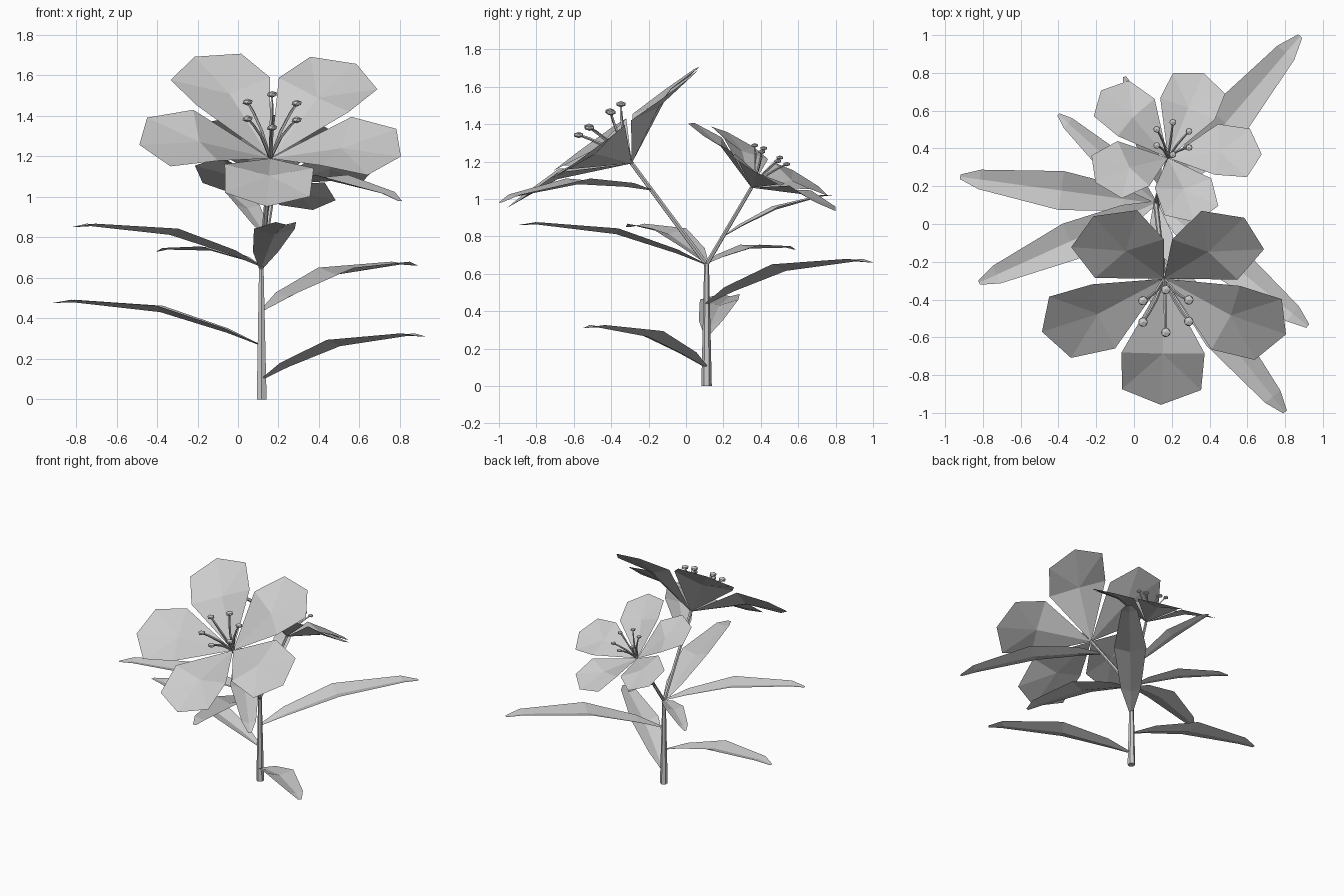
import bpy, bmesh, math
from mathutils import Vector, Matrix

cube = bpy.data.objects.get("Cube")
if cube:
    bpy.data.objects.remove(cube)

grey = bpy.data.materials.new("plain_grey")
grey.use_nodes = True
GREY = (0.6, 0.6, 0.6, 1)
grey.diffuse_color = GREY
grey.node_tree.nodes["Principled BSDF"].inputs["Base Color"].default_value = GREY


def finish(bm, name):
    mesh = bpy.data.meshes.new(name)
    bm.to_mesh(mesh)
    bm.free()
    mesh.materials.append(grey)
    obj = bpy.data.objects.new(name, mesh)
    bpy.context.collection.objects.link(obj)
    return obj


def add_tube(bm, points, radii, sides):
    """Faceted tube through the points, capped at both ends."""
    points = [Vector(p) for p in points]
    rings = []
    for i, (p, r) in enumerate(zip(points, radii)):
        along = points[min(i + 1, len(points) - 1)] - points[max(i - 1, 0)]
        turn = along.to_track_quat('Z', 'Y')
        rings.append([bm.verts.new(p + turn @ Vector((r * math.cos(a), r * math.sin(a), 0)))
                      for a in (math.tau * k / sides for k in range(sides))])
    for low, high in zip(rings, rings[1:]):
        for k in range(sides):
            n = (k + 1) % sides
            bm.faces.new((low[k], low[n], high[n], high[k]))
    bm.faces.new(rings[0][::-1])
    bm.faces.new(rings[-1])


def tube(name, points, radii, sides=6):
    bm = bmesh.new()
    add_tube(bm, points, radii, sides)
    return finish(bm, name)


def leaf(name, base, tip):
    """Arched blade, folded to a shallow V along its midrib."""
    base, tip = Vector(base), Vector(tip)
    run = (tip - base).xy.to_3d()
    size = run.length
    side = Vector((-run.y, run.x, 0)).normalized()
    bm = bmesh.new()
    rows = []
    # along, arch, half width, fold depth
    for t, arch, half, fold in ((0, 0, .012, .004), (.16, .5, .062, .02),
                                (.48, 1, .1, .03), (.9, .4, .05, .012), (1, 0, .012, 0)):
        mid = base.lerp(tip, t) + Vector((0, 0, arch * .09 * size))
        rib = mid - Vector((0, 0, fold * size))
        rows.append([bm.verts.new(p) for p in
                     (mid + side * half * size, rib, mid - side * half * size)])
    for a, b in zip(rows, rows[1:]):
        for k in (0, 1):
            bm.faces.new((a[k], a[k + 1], b[k + 1], b[k]))
    return finish(bm, name)


def flower(name, centre, axis, spin, size):
    """Five cupped petals and six stamens around the axis."""
    n = Vector(axis).normalized()
    u = (Vector((1, 0, 0)) - n * n.x).normalized()
    v = n.cross(u)
    centre = Vector(centre)

    def place(angle, r, w, h):
        a = math.radians(angle)
        out, across = u * math.cos(a) + v * math.sin(a), v * math.cos(a) - u * math.sin(a)
        return centre + (out * r + across * w + n * h) * size

    # petals
    bm = bmesh.new()
    for k in range(5):
        angle = spin + 72 * k
        root, l1, c, r1, l2, tip, r2 = [bm.verts.new(place(angle, *p)) for p in (
            (0, 0, 0), (.34, .22, .2), (.37, 0, .165), (.34, -.22, .2),
            (.58, .21, .2), (.68, 0, .2), (.58, -.21, .2))]
        for tri in ((root, c, l1), (root, r1, c), (l1, c, l2),
                    (c, tip, l2), (c, r2, tip), (c, r1, r2)):
            bm.faces.new(tri)
    finish(bm, name + "_petals")

    # stamens
    filaments, anthers = bmesh.new(), bmesh.new()
    for k in range(6):
        angle = 90 + 60 * k
        end = place(angle, .14, 0, .29)
        add_tube(filaments, [centre, place(angle, .055, 0, .15),
                             place(angle, .105, 0, .24), end],
                 [.009 * size, .009 * size, .008 * size, .006 * size], 4)
        bmesh.ops.create_icosphere(anthers, subdivisions=1, radius=.028 * size,
                                   matrix=Matrix.Translation(end) @ Matrix.Diagonal((1, 1, .6, 1)))
    finish(filaments, name + "_filaments")
    finish(anthers, name + "_anthers")


# stem and its two branches
fork = (.115, .11, .65)
front_centre, back_centre = (.16, -.29, 1.19), (.18, .35, 1.06)
tube("stem", [(.117, .11, 0), fork], [.028, .013])
tube("front_branch", [fork, front_centre], [.014, .012])
tube("back_branch", [fork, back_centre], [.012, .01])

# flowers
flower("front_flower", front_centre, (.03, -.59, .81), 52, 1)
flower("back_flower", back_centre, (.125, .5, .855), -75, .71)

# leaves
leaf("lower_left_leaf", (.12, .11, .1), (.92, -.54, .31))
leaf("lower_right_leaf", (.11, .11, .27), (-.92, .25, .475))
leaf("rear_left_leaf", (.12, .11, .44), (.88, .995, .66))
leaf("fork_right_leaf", (.11, .11, .66), (-.82, -.31, .85))
leaf("fork_front_leaf", (.115, .11, .65), (.25, -.9, .86))
leaf("fork_rear_leaf", (.11, .12, .66), (-.4, .58, .73))
leaf("front_branch_leaf", (.15, -.19, 1.05), (.8, -.995, .98))
leaf("back_branch_leaf", (.14, .2, .8), (-.05, .78, 1.02))
